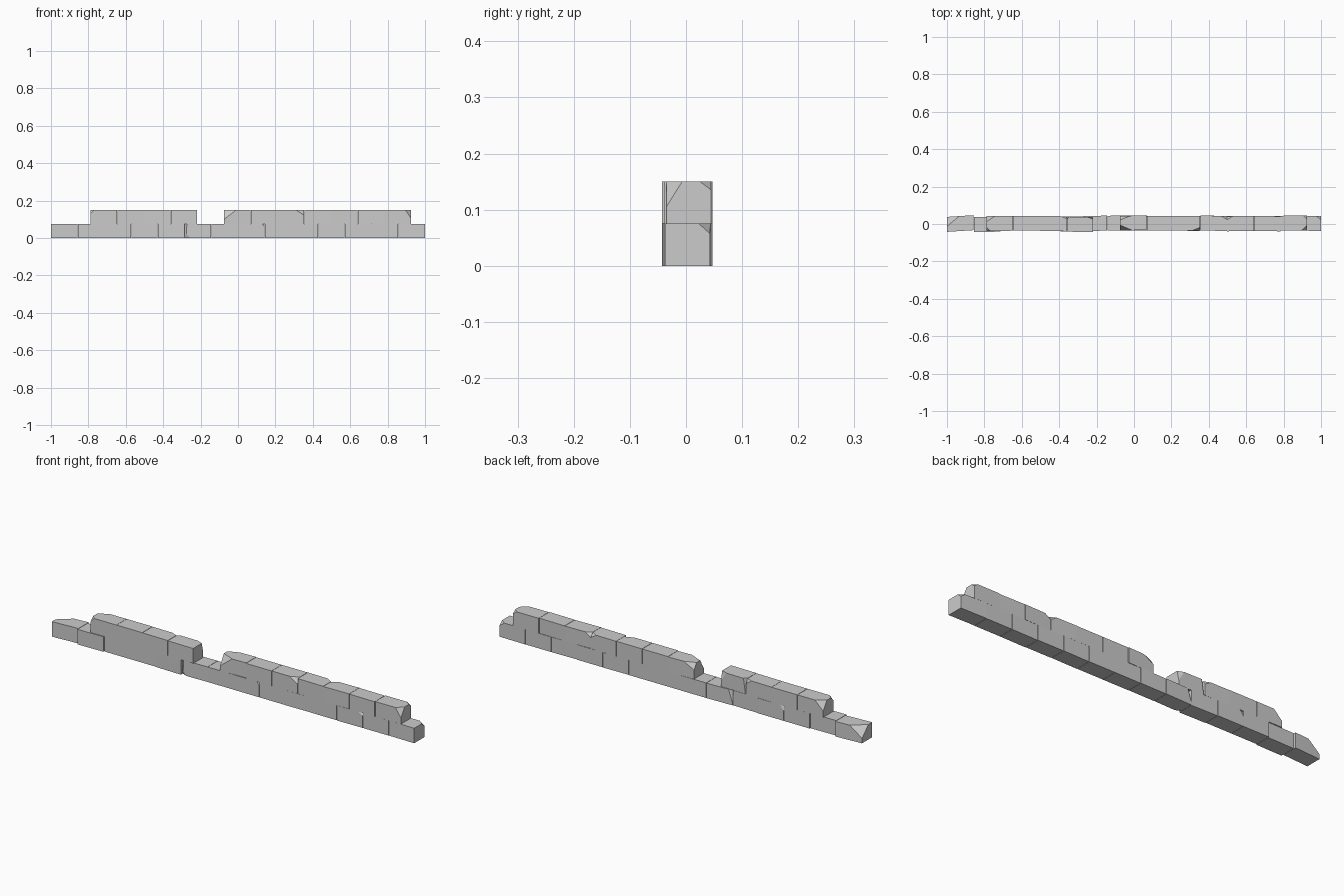
import bpy, bmesh
from mathutils import Vector

if "Cube" in bpy.data.objects:
    bpy.data.objects.remove(bpy.data.objects["Cube"])

L, H = 1 / 7, 0.075          # brick length and course height
GAP = 0.0008


def brick(name, x0, z0, y=(-0.036, 0.044), skew=(0, 0), chips=()):
    """Brick with front/back faces, per-end sideways shift and chipped corners."""
    bm = bmesh.new()
    bmesh.ops.create_cube(bm, size=1)
    for v in bm.verts:
        right = v.co.x > 0
        shift = skew[1] if right else skew[0]
        v.co = Vector((x0 + (L - GAP if right else GAP),
                       (y[1] if v.co.y > 0 else y[0]) + shift,
                       z0 + (H if v.co.z > 0 else 0)))
    # each chip: corner signs, then the amount removed along x, y and z
    for sx, sy, sz, a, b, c in chips:
        corner = Vector((x0 + (L - GAP if sx > 0 else GAP),
                         (y[1] if sy > 0 else y[0]) + skew[1 if sx > 0 else 0],
                         z0 + (H if sz > 0 else 0)))
        n = Vector((sx / a, sy / b, sz / c))
        # a main cut plus a shallower steep cut gives a rounded break
        for w, depth in (((1, 1, 1), 1.0), ((1, 1, 2.2), 0.9)):
            m = Vector((n.x * w[0], n.y * w[1], n.z * w[2]))
            p = corner - m * (depth / m.length_squared)
            res = bmesh.ops.bisect_plane(
                bm, geom=bm.verts[:] + bm.edges[:] + bm.faces[:],
                plane_co=p, plane_no=m, clear_outer=True)
            cut = [e for e in res["geom_cut"] if isinstance(e, bmesh.types.BMEdge)]
            if cut:
                bmesh.ops.contextual_create(bm, geom=cut)
    bmesh.ops.recalc_face_normals(bm, faces=bm.faces[:])
    me = bpy.data.meshes.new(name)
    bm.to_mesh(me)
    bm.free()
    bpy.context.collection.objects.link(bpy.data.objects.new(name, me))


# lower course: fourteen bricks, a few shifted, skewed or chipped
skew = {0: (-0.006, 0.003), 1: (-0.007, -0.005), 5: (-0.003, 0.001),
        4: (-0.002, -0.005), 6: (0, 0.001), 9: (-0.001, 0.001),
        11: (-0.002, 0), 13: (0.001, -0.001)}
chips = {0: [(-1, 1, 1, 0.06, 0.05, 0.05)],
         5: [(-1, -1, 1, 0.012, 0.012, 0.2), (-1, 1, 1, 0.02, 0.02, 0.06),
             (-1, -1, -1, 0.03, 0.012, 0.03)],
         7: [(1, -1, 1, 0.012, 0.008, 0.015)],
         11: [(1, -1, 1, 0.02, 0.008, 0.015)],
         3: [(-1, 1, 1, 0.02, 0.008, 0.025)],
         13: [(1, 1, 1, 0.025, 0.02, 0.018)]}
for i in range(14):
    brick(f"lower_brick_{i}", -1 + i * L, 0, skew=skew.get(i, (0, 0)),
          chips=chips.get(i, ()))

# upper course: two runs with a missing brick between them
skew = {1: (-0.001, 0), 3: (-0.001, -0.003), 4: (-0.008, -0.010),
        6: (-0.002, 0.003), 9: (0.001, -0.001), 10: (-0.003, 0),
        11: (-0.001, -0.003), 12: (0, 0.001)}
wide = {4: (-0.033, 0.047), 6: (-0.034, 0.044)}
chips = {1: [(-1, 1, 1, 0.045, 0.03, 0.045), (-1, -1, 1, 0.02, 0.02, 0.02)],
         3: [(1, 1, 1, 0.03, 0.012, 0.02)],
         4: [(1, 1, 1, 0.03, 0.012, 0.05), (-1, 1, 1, 0.015, 0.015, 0.1)],
         6: [(-1, -1, 1, 0.07, 0.03, 0.05), (-1, 1, 1, 0.05, 0.02, 0.03)],
         8: [(1, -1, 1, 0.045, 0.018, 0.028)],
         10: [(-1, 1, 1, 0.03, 0.018, 0.02)],
         9: [(1, 1, 1, 0.03, 0.018, 0.02)],
         12: [(1, -1, 1, 0.03, 0.028, 0.045), (1, 1, 1, 0.02, 0.02, 0.015)]}
for i in [1, 2, 3, 4] + list(range(6, 13)):
    brick(f"upper_brick_{i}", -0.9315 + i * L, H, y=wide.get(i, (-0.036, 0.044)),
          skew=skew.get(i, (0, 0)), chips=chips.get(i, ()))
